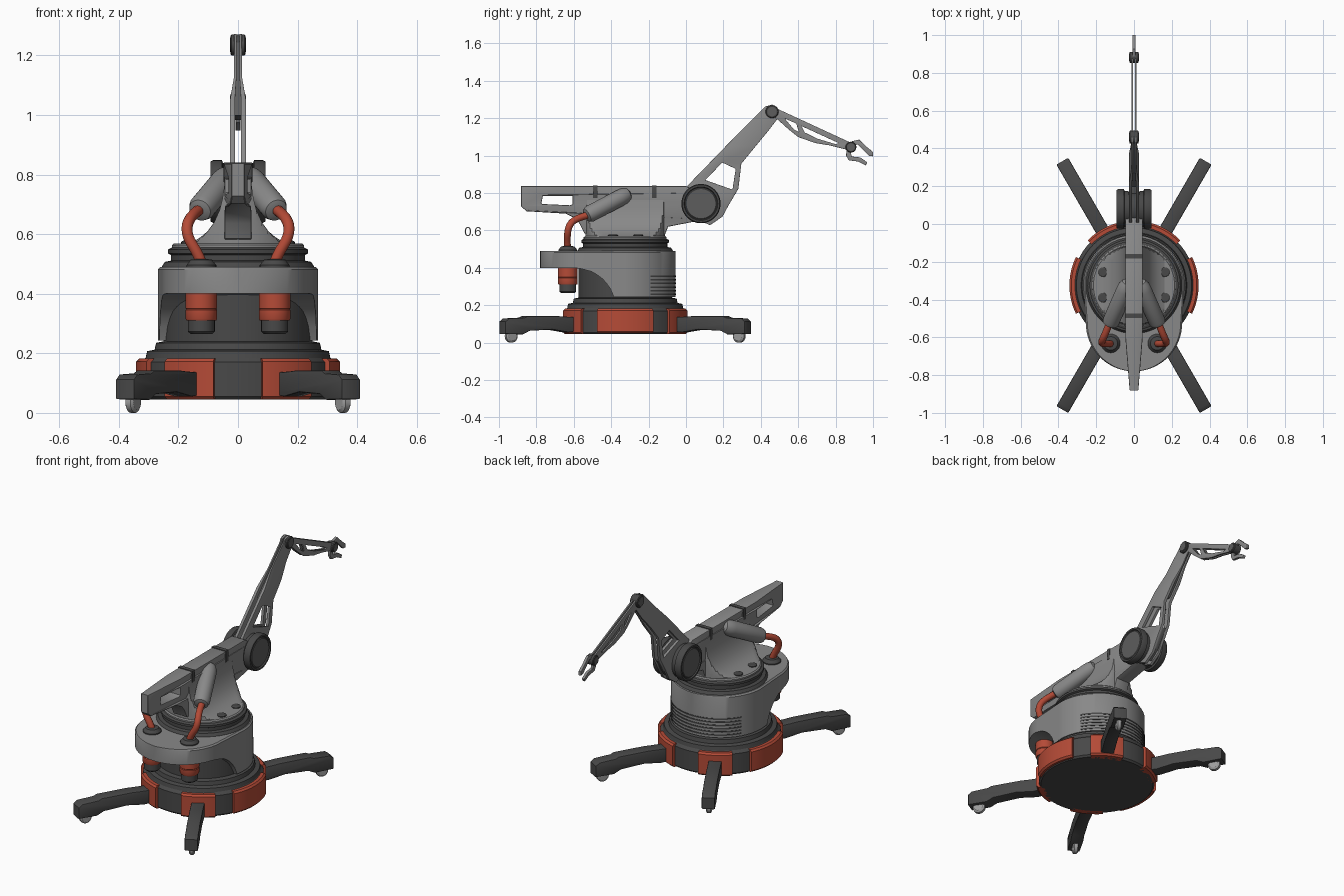
import bpy, bmesh, math
from mathutils import Matrix, Vector

if "Cube" in bpy.data.objects:
    bpy.data.objects.remove(bpy.data.objects["Cube"])

CY = -0.325  # y of the turntable axis


def material(name, rgb):
    m = bpy.data.materials.new(name)
    m.diffuse_color = (*rgb, 1)
    m.use_nodes = True
    m.node_tree.nodes["Principled BSDF"].inputs["Base Color"].default_value = m.diffuse_color
    return m


LIGHT = material("light_grey", (0.25, 0.25, 0.25))
MID = material("mid_grey", (0.11, 0.11, 0.11))
DARK = material("dark_grey", (0.065, 0.065, 0.065))
RED = material("red", (0.46, 0.07, 0.038))
WHEEL = material("wheel_grey", (0.34, 0.34, 0.34))


def finish(name, me, mat, matrix=Matrix()):
    me.transform(matrix)
    ob = bpy.data.objects.new(name, me)
    bpy.context.collection.objects.link(ob)
    me.materials.clear()
    me.materials.append(mat)
    bpy.ops.object.select_all(action='DESELECT')
    ob.select_set(True)
    bpy.context.view_layer.objects.active = ob
    bpy.ops.object.shade_smooth_by_angle(angle=math.radians(32))
    return ob


def loft(name, sections, mat, matrix=Matrix()):
    """Skin closed rings of equal length and cap both ends."""
    bm = bmesh.new()
    rings = [[bm.verts.new(p) for p in s] for s in sections]
    n = len(rings[0])
    for a, b in zip(rings, rings[1:]):
        for i in range(n):
            bm.faces.new((a[i], a[(i + 1) % n], b[(i + 1) % n], b[i]))
    bm.faces.new(rings[0])
    bm.faces.new(rings[-1])
    bmesh.ops.recalc_face_normals(bm, faces=bm.faces)
    me = bpy.data.meshes.new(name)
    bm.to_mesh(me)
    bm.free()
    return finish(name, me, mat, matrix)


def lathe(name, profile, mat, matrix=Matrix(), n=48):
    rings = [[(r * math.cos(2 * math.pi * i / n), r * math.sin(2 * math.pi * i / n), z)
              for i in range(n)] for r, z in profile]
    return loft(name, rings, mat, matrix)


def aim(p, d):
    return Matrix.Translation(p) @ Vector(d).to_track_quat('Z', 'Y').to_matrix().to_4x4()


def arc_block(name, r0, r1, z0, z1, mid, half, mat, c=0.0):
    """Curved block around the turntable axis, angles in degrees."""
    secs = []
    for i in range(17):
        a = math.radians(mid - half + 2 * half * i / 16)
        ring = [(r0, z0), (r1 - c, z0), (r1, z0 + c), (r1, z1 - c), (r1 - c, z1), (r0, z1)]
        secs.append([(r * math.cos(a), CY + r * math.sin(a), z) for r, z in ring])
    return loft(name, secs, mat)


def from_curve(name, cu, mat, matrix=Matrix(), warp=None):
    tmp = bpy.data.objects.new("tmp", cu)
    bpy.context.collection.objects.link(tmp)
    dg = bpy.context.evaluated_depsgraph_get()
    me = bpy.data.meshes.new_from_object(tmp.evaluated_get(dg))
    bpy.data.objects.remove(tmp)
    bm = bmesh.new()
    bm.from_mesh(me)
    bmesh.ops.remove_doubles(bm, verts=bm.verts, dist=1e-5)
    bm.transform(matrix)
    if warp:
        for v in bm.verts:
            v.co.x *= warp(v.co)
    bmesh.ops.recalc_face_normals(bm, faces=bm.faces)
    bm.to_mesh(me)
    bm.free()
    return finish(name, me, mat)


YZ = Matrix(((0, 0, 1, 0), (1, 0, 0, 0), (0, 1, 0, 0), (0, 0, 0, 1)))


def plate(name, loops, x, half, mat, bevel=0.002, matrix=Matrix(), warp=None):
    """Plate cut from a (y, z) outline with optional holes, centred at x."""
    cu = bpy.data.curves.new(name, 'CURVE')
    cu.dimensions, cu.fill_mode = '2D', 'BOTH'
    cu.extrude, cu.bevel_depth, cu.bevel_resolution = half - bevel, bevel, 1
    for pts in loops:
        s = cu.splines.new('POLY')
        s.points.add(len(pts) - 1)
        for p, q in zip(s.points, pts):
            p.co = (*q, 0, 1)
        s.use_cyclic_u = True
    return from_curve(name, cu, mat, matrix @ Matrix.Translation((x, 0, 0)) @ YZ, warp)


def lerp(table, t):
    for (a, va), (b, vb) in zip(table, table[1:]):
        if t <= b:
            return va + (vb - va) * max(0, t - a) / (b - a)
    return table[-1][1]


AXIS = Matrix.Translation((0, CY, 0))

# Round base and turntable collar
lathe("base_drum", [(.315, .045), (.325, .055), (.325, .17), (.31, .185), (.305, .207), (.28, .212),
                    (.275, .235), (.25, .24), (.25, .48)], DARK, AXIS, 72)
lathe("turntable_collar", [(.255, .48), (.255, .492), (.245, .507), (.225, .511), (.225, .53),
                           (.235, .535), (.235, .548), (.22, .556)], DARK, AXIS, 72)
lathe("turntable_disc", [(.222, .55), (.222, .563), (.215, .569)], LIGHT, AXIS, 72)

# Red guard plates, legs and casters
for a in (0, 180):
    arc_block("side_guard", .295, .342, .05, .182, a, 26, RED, .01)
for a in (60, 120, 240, 300):
    arc_block("leg_guard", .295, .342, .045, .182, a, 16, RED, .01)
    M = AXIS @ Matrix.Rotation(math.radians(a - 90), 4, 'Z')
    plate("leg", [[(.29, .065), (.3, .13), (.4, .134), (.44, .137), (.62, .137), (.64, .128), (.735, .124),
                   (.754, .11), (.754, .051), (.65, .049), (.61, .068), (.47, .075), (.37, .06)]],
          0, .036, DARK, .005, M)
    lathe("caster_wheel", [(.025, -.016), (.035, -.009), (.035, .009), (.025, .016)], WHEEL,
          M @ aim((0, .704, .035), (1, 0, 0)), 24)

# Shroud with rear overhang and arched underside
R, RB, YB = .268, .255, -.525
stations = [(YB - RB * math.cos(i * math.pi / 40), RB * math.sin(i * math.pi / 40)) for i in range(20)]
stations += [(YB + .02 * i, RB + (R - RB) * i / 10) for i in range(10)]
stations += [(CY + R * math.sin(i * math.pi / 40), R * math.cos(i * math.pi / 40)) for i in range(21)]
under = [(-.6, .4), (-.56, .395), (-.5, .378), (-.45, .345), (-.41, .3), (-.385, .243), (0, .243)]
secs = []
for y, w in stations:
    w = max(w, .003)
    b, c = lerp(under, y), max(w - .008, .001)
    secs.append([(-w, y, b), (w, y, b), (w, y, .482), (c, y, .49), (-c, y, .49), (-w, y, .482)])
loft("shroud", secs, LIGHT)
for i in range(6):
    arc_block("vent_slot", .26, .2705, .255 + i * .019, .263 + i * .019, 90, 60, DARK)

# Flared pedestal under the spine
secs = []
for z, w in [(.565, .17), (.575, .15), (.59, .125), (.61, .102), (.64, .08), (.68, .062), (.72, .052), (.77, .045)]:
    ring = [(.213 * math.cos(t * math.pi / 32), .213 * math.sin(t * math.pi / 32)) for t in range(64)]
    secs.append([(max(-w, min(w, x)), CY + y, z) for x, y in ring])
loft("pedestal", secs, LIGHT)
for x in (-.165, .165):
    for y in (-.255, -.39):
        lathe("bolt", [(.026, .56), (.026, .574), (.02, .578)], DARK, Matrix.Translation((x, y, 0)), 16)

# Spine with tail handle
plate("spine", [[(-.875, .831), (-.6, .831), (0, .831), (.05, .8), (.08, .74), (.07, .66), (.03, .65),
                 (-.1, .625), (-.12, .575), (-.5, .575), (-.54, .59), (-.565, .64), (-.59, .67), (-.64, .695),
                 (-.85, .708), (-.875, .73)],
                [(-.78, .742), (-.77, .79), (-.6, .79), (-.6, .735), (-.62, .728), (-.77, .735)]],
      0, .046, LIGHT, .006, warp=lambda c: 1 - .5 * max(0, -.6 - c.y) / .28)
for y in (-.485, -.17):
    plate("strap", [[(y - .01, .775), (y + .01, .775), (y + .01, .839), (y - .01, .839)]], 0, .048, DARK)

# Shoulder joint
lathe("shoulder_core", [(.09, -.05), (.09, .05)], DARK, aim((0, .08, .743), (1, 0, 0)))
for s in (-1, 1):
    M = aim((0, .08, .743), (s, 0, 0))
    lathe("shoulder_disc", [(.095, .03), (.095, .05), (.105, .054), (.105, .084), (.1, .093), (.09, .093),
                            (.086, .086)], DARK, M)
    lathe("shoulder_cap", [(.084, .08), (.084, .088), (.08, .091)], MID, M)

# Upper arm: twin plates joined by a web
arm = [[(.01, .838), (.2155, 1.05), (.294, 1.13), (.423, 1.26), (.46, 1.27), (.488, 1.245), (.49, 1.2),
        (.436, 1.13), (.37, 1.05), (.294, .957), (.278, .823), (.225, .733), (.193, .674), (.128, .63),
        (.06, .66), (-.01, .74)],
       [(.193, .965), (.268, .93), (.25, .815), (.1, .868)]]
for s in (-1, 1):
    plate("upper_arm_plate", arm, s * .0185, .0085, LIGHT, warp=lambda c: .48 if c.z > 1.09 else 1)
plate("upper_arm_web", [[(.2, 1.0), (.43, 1.245), (.475, 1.2), (.3, .985)]], 0, .011, MID)
plate("upper_arm_lower_web", [[(.265, .8), (.2, .7), (.14, .65), (.1, .74), (.2, .8)]], 0, .012, MID)

# Forearm: slim twin plates with cut-outs
fore = [[(.46, 1.262), (.885, 1.066), (.87, 1.03), (.77, 1.055), (.69, 1.068), (.6, 1.1), (.55, 1.14), (.45, 1.23)],
        [(.525, 1.2), (.59, 1.172), (.605, 1.125), (.575, 1.14)],
        [(.615, 1.16), (.82, 1.066), (.8, 1.06), (.7, 1.09), (.635, 1.122)]]
for s in (-1, 1):
    plate("forearm_plate", fore, s * .009, .0045, LIGHT, .001)

# Elbow and wrist joints
for name, y, z, r in (("elbow", .46, 1.235, .035), ("wrist", .882, 1.045, .029)):
    M = aim((0, y, z), (1, 0, 0))
    lathe(name + "_joint", [(r - .004, -.025), (r, -.021), (r, .021), (r - .004, .025)], DARK, M, 24)
    lathe(name + "_cap", [(r * .7, -.027), (r * .7, .027)], MID, M, 24)

# Gripper fingers
plate("upper_finger", [[(.89, 1.075), (.925, 1.083), (.965, 1.045), (.998, 1.018), (.998, .998), (.98, 1.0),
                        (.95, 1.03), (.918, 1.062), (.9, 1.055)]], 0, .008, LIGHT)
plate("lower_finger", [[(.86, 1.03), (.858, 1.0), (.872, .976), (.92, .97), (.96, .95), (.967, .963), (.93, .988),
                        (.885, .993), (.878, 1.02)]], 0, .008, LIGHT)

# Cylinders, hoses and connectors on both sides
for s in (-1, 1):
    a, b = Vector((s * .04, -.33, .785)), Vector((s * .128, -.53, .68))
    L = (b - a).length
    lathe("side_cylinder", [(.015, -.035), (.033, -.024), (.043, 0), (.045, .03), (.045, L - .02),
                            (.038, L), (.022, L + .006)], LIGHT, aim(a, b - a), 32)
    cu = bpy.data.curves.new("hose", 'CURVE')
    cu.dimensions, cu.bevel_depth, cu.bevel_resolution, cu.use_fill_caps = '3D', .0185, 4, True
    sp = cu.splines.new('NURBS')
    path = [(.125, -.51, .685), (.15, -.58, .668), (.175, -.625, .64), (.17, -.635, .58), (.135, -.635, .54),
            (.122, -.633, .5)]
    sp.points.add(len(path) - 1)
    for p, (x, y, z) in zip(sp.points, path):
        p.co = (s * x, y, z, 1)
    sp.use_endpoint_u, sp.order_u, sp.resolution_u = True, 4, 8
    from_curve("hose", cu, RED)
    M = Matrix.Translation((s * .123, -.632, 0))
    lathe("hose_socket", [(.05, .485), (.05, .496), (.04, .508), (.036, .514), (.022, .516)], DARK, M, 32)
    lathe("connector_body", [(.05, .31), (.053, .316), (.053, .345), (.05, .348), (.053, .351), (.053, .41)],
          RED, M, 32)
    lathe("connector_tip", [(.036, .265), (.045, .273), (.045, .315)], DARK, M, 32)
